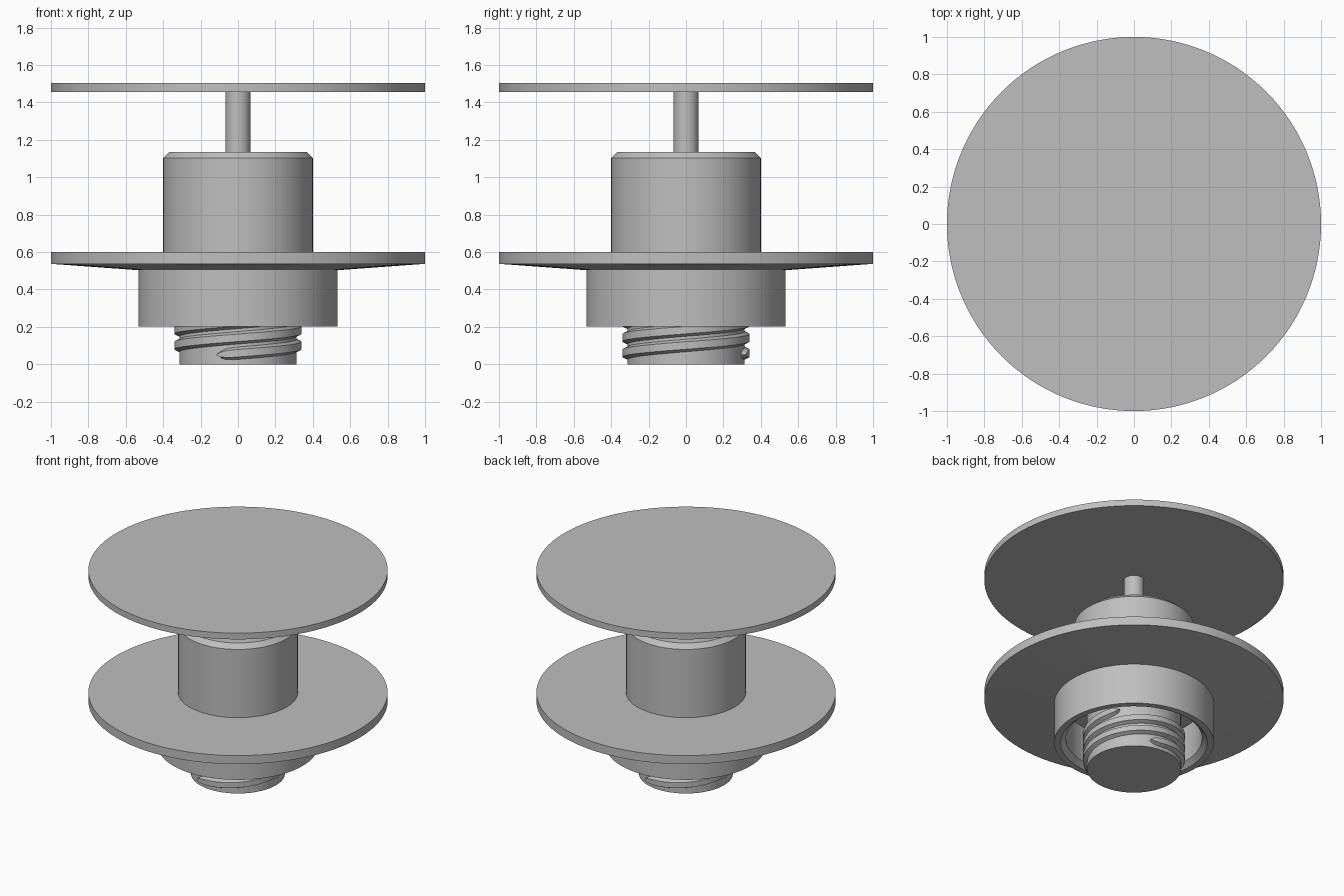
import bpy, bmesh, math

cube = bpy.data.objects.get("Cube")
if cube:
    bpy.data.objects.remove(cube, do_unlink=True)

grey = bpy.data.materials.new("plain_grey")
grey.use_nodes = True
grey.diffuse_color = (0.52, 0.52, 0.52, 1)
grey.node_tree.nodes["Principled BSDF"].inputs["Base Color"].default_value = grey.diffuse_color


def finish(name, bm):
    bmesh.ops.remove_doubles(bm, verts=bm.verts, dist=1e-5)
    bmesh.ops.recalc_face_normals(bm, faces=bm.faces)
    mesh = bpy.data.meshes.new(name)
    bm.to_mesh(mesh)
    bm.free()
    mesh.materials.append(grey)
    obj = bpy.data.objects.new(name, mesh)
    bpy.context.collection.objects.link(obj)
    bpy.ops.object.select_all(action='DESELECT')
    obj.select_set(True)
    bpy.context.view_layer.objects.active = obj
    bpy.ops.object.shade_smooth_by_angle(angle=math.radians(25))
    return obj


def lathe(name, profile, steps=128):
    """Spin a radius/height profile about the vertical axis."""
    bm = bmesh.new()
    verts = [bm.verts.new((r, 0, z)) for r, z in profile]
    edges = [bm.edges.new(pair) for pair in zip(verts, verts[1:])]
    bmesh.ops.spin(bm, geom=verts + edges, cent=(0, 0, 0), axis=(0, 0, 1),
                   angle=math.tau, steps=steps, use_merge=False)
    return finish(name, bm)


def thread(name, start, z0=0.05, lead=0.165, turns=1.4, per_turn=96):
    """Helical trapezoid ridge with rounded ends."""
    bm = bmesh.new()
    count = int(turns * per_turn)
    rings = []
    for i in range(count + 1):
        a = start + math.tau * i / per_turn
        z = z0 + lead * i / per_turn
        t = min(1, min(i, count - i) / 5)
        f = max(0.08, math.sqrt(1 - (1 - t) ** 2))
        section = [(0.3, -0.04), (0.34, -0.02), (0.34, 0.02), (0.3, 0.04)]
        rings.append([bm.verts.new((r * math.cos(a), r * math.sin(a), z + h * f))
                      for r, h in section])
    for lo, hi in zip(rings, rings[1:]):
        for k in range(4):
            n = (k + 1) % 4
            bm.faces.new((lo[k], lo[n], hi[n], hi[k]))
    bm.faces.new(rings[0])
    bm.faces.new(rings[-1])
    return finish(name, bm)


# Upper disc, rod and round body
lathe("top_disc", [(0, 1.457), (1, 1.457), (1, 1.503), (0, 1.503)])
lathe("rod", [(0, 1.1), (0.067, 1.1), (0.067, 1.47), (0, 1.47)], 64)
lathe("upper_body", [(0, 0.58), (0.4, 0.58), (0.4, 1.103), (0.367, 1.135), (0, 1.135)])

# Wide flange with a hollow collar below it
lathe("flange_and_collar", [(0, 0.5), (0.455, 0.5), (0.455, 0.235), (0.49, 0.203),
                            (0.533, 0.203), (0.533, 0.503), (1, 0.537),
                            (1, 0.6), (0, 0.6)])

# Solid plug with a two-start screw thread
lathe("plug", [(0, 0), (0.313, 0), (0.313, 0.52), (0, 0.52)])
for label, degrees in (("front", -110), ("back", 70)):
    thread(label + "_thread", math.radians(degrees))
